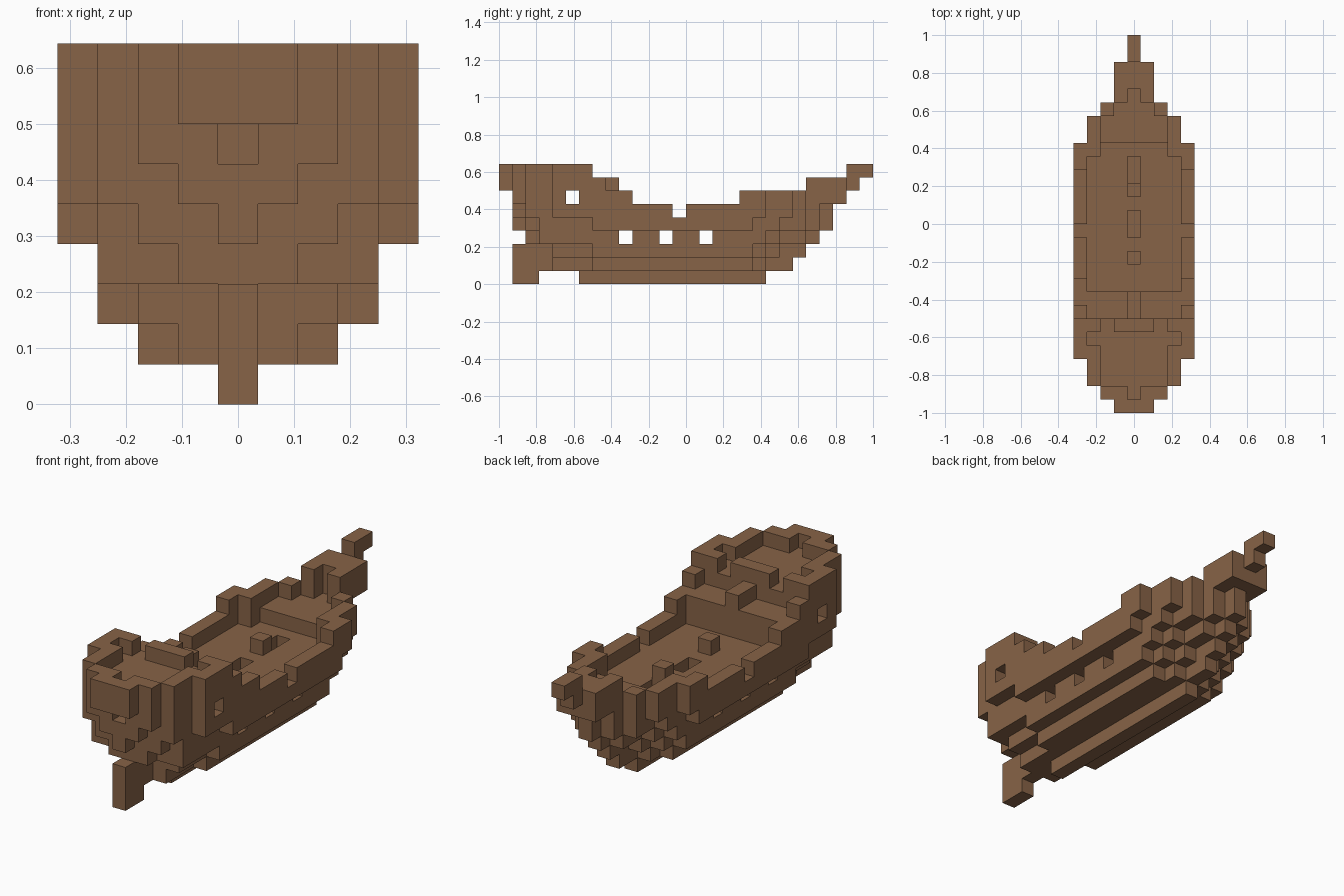
import bpy, bmesh
from mathutils import Vector

cube = bpy.data.objects.get("Cube")
if cube:
    bpy.data.objects.remove(cube, do_unlink=True)

LENGTH = 28
UNIT = 2 / LENGTH

wood = bpy.data.materials.new("brown wood")
wood.use_nodes = True
colour = (0.242, 0.125, 0.063, 1)
wood.diffuse_color = colour
wood.node_tree.nodes["Principled BSDF"].inputs["Base Color"].default_value = colour


def block(sides, along, levels):
    """Mirrored cells: distance from centreline, length and height as (first, last)."""
    return {(sign * i, j, k)
            for sign in (-1, 1)
            for i in range(sides[0], sides[1] + 1)
            for j in range(along[0], along[1] + 1)
            for k in range(levels[0], levels[1] + 1)}


def layer(level, starts, ends):
    """One hull layer: first and last cell of every strip out from the centreline."""
    cells = set()
    for i, (first, last) in enumerate(zip(starts, ends)):
        cells |= block((i, i), (first, last), (level, level))
    return cells


parts = {}

# Keel and rudder
parts["keel"] = block((0, 0), (6, 19), (0, 0))
parts["rudder"] = block((0, 0), (1, 2), (0, 0)) | block((0, 0), (1, 3), (1, 2))

# Hull layers, widening upward
hull = layer(1, (4, 4, 7), (21, 19, 18))
hull |= layer(2, (4, 4, 4, 7), (22, 20, 19, 18))
hull |= layer(3, (2, 2, 3, 3), (23, 22, 20, 19))
hull |= layer(4, (1, 2, 2, 3, 7), (24, 23, 22, 20, 18))
hull |= layer(5, (1, 1, 2, 2, 4), (24, 23, 22, 21, 19))
hull |= layer(6, (1, 1, 1, 2, 4), (25, 25, 22, 21, 19))

# Hold, open deck and foredeck wells
hull -= block((0, 2), (7, 18), (3, 3)) | block((0, 1), (7, 18), (2, 2))
hull -= block((0, 3), (9, 18), (5, 6)) | block((0, 2), (19, 19), (5, 6))
hull -= block((0, 2), (20, 21), (6, 6)) | block((0, 1), (22, 22), (6, 6))
hull -= block((0, 0), (23, 23), (6, 6))

# Low bulwark amidships with a boarding gap
hull -= block((4, 4), (10, 17), (6, 6)) | block((4, 4), (13, 13), (5, 5))

# Deck hatches
for first in (13, 17):
    hull -= block((0, 0), (first, first + 1), (4, 4))

# Side ports, cabin and its windows
for port in (9, 12, 15):
    hull -= block((0, 4), (port, port), (3, 3))
hull -= block((0, 2), (3, 5), (6, 6)) | block((3, 4), (5, 5), (6, 6))
hull -= block((0, 0), (1, 2), (6, 6))
parts["hull"] = hull

# Raised stern deck and its railing
parts["stern_deck"] = layer(7, (0, 0, 1, 2, 4), (6, 6, 6, 6, 7))
rail = block((0, 1), (0, 0), (8, 8)) | block((1, 2), (1, 1), (8, 8))
rail |= block((3, 3), (2, 4), (8, 8)) | block((4, 4), (4, 6), (8, 8))
rail |= block((3, 3), (6, 6), (8, 8)) | block((0, 1), (6, 6), (8, 8))
parts["stern_rail"] = rail

# Mast stumps
parts["rear_mast"] = block((0, 0), (7, 8), (7, 7))
parts["middle_mast"] = block((0, 0), (11, 11), (5, 5))
parts["front_mast"] = block((0, 0), (16, 16), (5, 5))

# Bow block and bowsprit
parts["bow_block"] = block((0, 1), (23, 25), (7, 7)) - block((0, 0), (23, 23), (7, 7))
parts["bowsprit"] = block((0, 0), (26, 26), (7, 7)) | block((0, 0), (26, 27), (8, 8))

occupied = set().union(*parts.values())


def build(name, cells):
    """Mesh of the exposed faces of a set of cells."""
    bm = bmesh.new()
    for cell in sorted(cells):
        centre = Vector(cell) + Vector((0, 0.5 - LENGTH / 2, 0.5))
        for axis in range(3):
            for sign in (-1, 1):
                step = [0, 0, 0]
                step[axis] = sign
                if tuple(a + b for a, b in zip(cell, step)) in occupied:
                    continue
                n = Vector(step) / 2
                u = Vector((0, 0, 0))
                u[(axis + 1) % 3] = 0.5
                v = n.cross(u) * 2
                corners = (n - u - v, n + u - v, n + u + v, n - u + v)
                bm.faces.new([bm.verts.new((centre + c) * UNIT) for c in corners])
    bmesh.ops.remove_doubles(bm, verts=bm.verts[:], dist=UNIT / 100)
    mesh = bpy.data.meshes.new(name)
    bm.to_mesh(mesh)
    bm.free()
    mesh.materials.append(wood)
    bpy.context.collection.objects.link(bpy.data.objects.new(name, mesh))


for part_name, part_cells in parts.items():
    build(part_name, part_cells)
